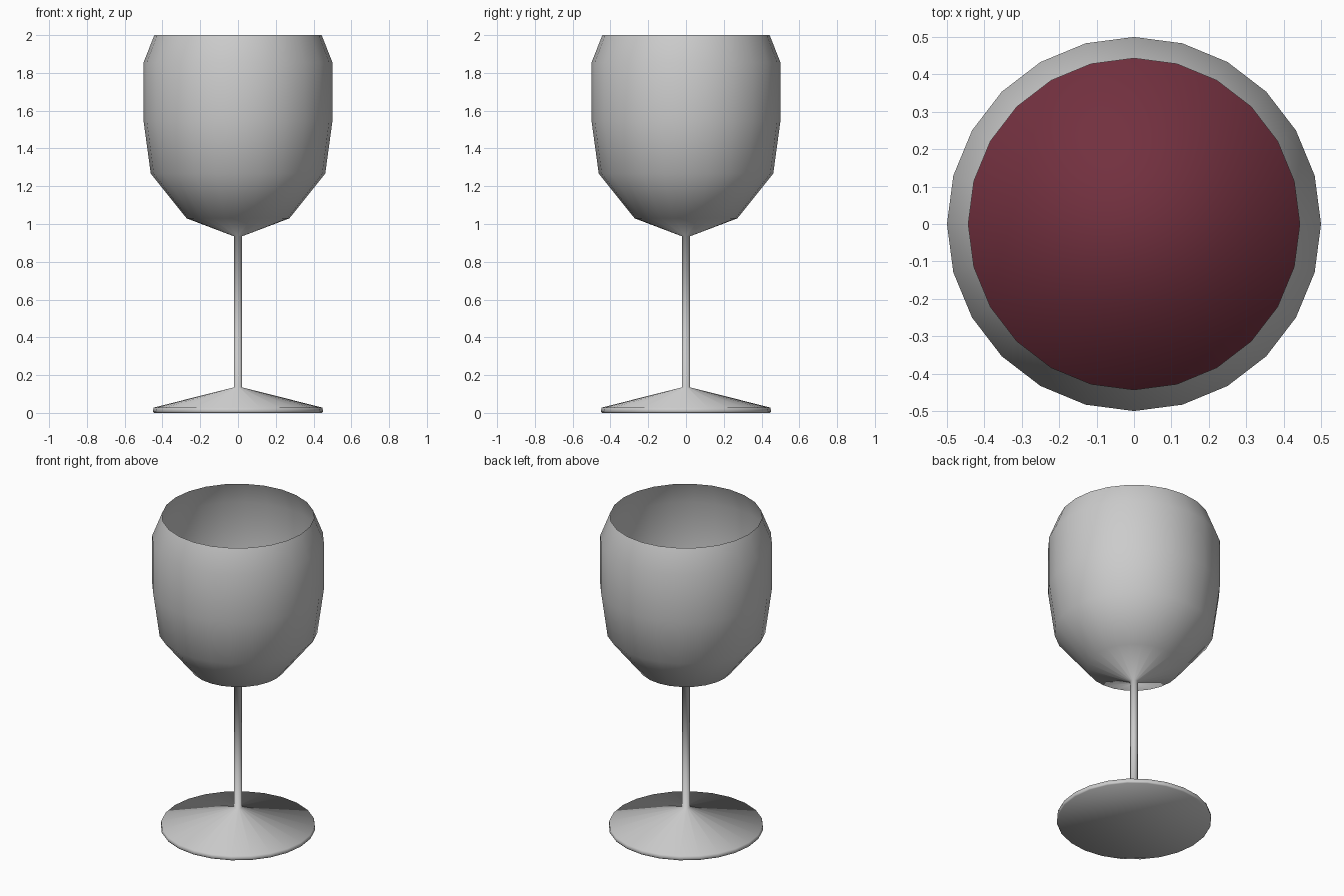
import bpy, bmesh, math

if "Cube" in bpy.data.objects:
    bpy.data.objects.remove(bpy.data.objects["Cube"])

SIDES = 24


def material(name, rgb):
    m = bpy.data.materials.new(name)
    m.diffuse_color = (*rgb, 1.0)
    m.use_nodes = True
    m.node_tree.nodes["Principled BSDF"].inputs["Base Color"].default_value = m.diffuse_color
    return m


def lathe(name, profile, mat, cap_bottom=False, cap_top=False):
    """Revolve (radius, height) points, listed bottom to top, around z."""
    bm = bmesh.new()
    rings = []
    for r, z in profile:
        rings.append([bm.verts.new((r * math.cos(a), r * math.sin(a), z))
                      for a in (2 * math.pi * i / SIDES for i in range(SIDES))])
    for lo, hi in zip(rings, rings[1:]):
        for i in range(SIDES):
            j = (i + 1) % SIDES
            bm.faces.new((lo[i], lo[j], hi[j], hi[i]))
    if cap_bottom:
        bm.faces.new(rings[0][::-1])
    if cap_top:
        bm.faces.new(rings[-1])
    for f in bm.faces:
        f.smooth = True
    mesh = bpy.data.meshes.new(name)
    bm.to_mesh(mesh)
    bm.free()
    mesh.materials.append(mat)
    ob = bpy.data.objects.new(name, mesh)
    bpy.context.collection.objects.link(ob)
    return ob


glass = material("clear grey glass", (0.6, 0.6, 0.6))
red = material("red wine", (0.17, 0.03, 0.05))

# Foot, stem and thin open bowl in one continuous profile
lathe("wine_glass", [
    (0.445, 0.0), (0.45, 0.008), (0.447, 0.028),             # foot
    (0.022, 0.135), (0.022, 0.935),                          # stem
    (0.272, 1.03), (0.462, 1.267), (0.5, 1.545),             # bowl
    (0.5, 1.855), (0.443, 2.0),                              # rim
], glass, cap_bottom=True)

# Wine filling the lower bowl
lathe("wine", [
    (0.02, 0.942), (0.268, 1.036), (0.457, 1.27), (0.493, 1.53),
], red, cap_bottom=True, cap_top=True)
